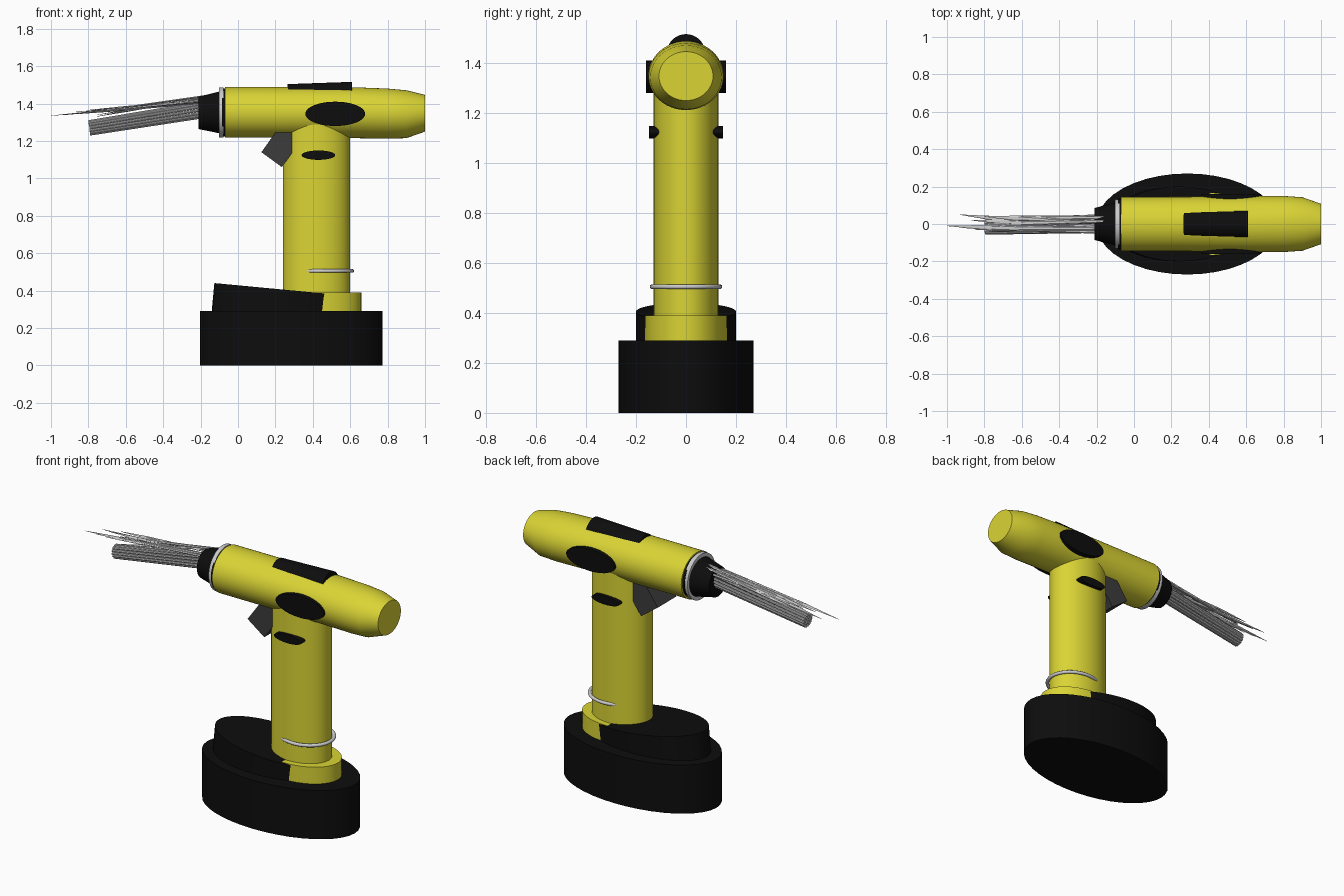
import bpy, bmesh, math, random
from mathutils import Vector, Matrix

if "Cube" in bpy.data.objects:
    bpy.data.objects.remove(bpy.data.objects["Cube"])

random.seed(4)


def material(name, rgb):
    m = bpy.data.materials.new(name)
    m.diffuse_color = (*rgb, 1)
    m.use_nodes = True
    m.node_tree.nodes["Principled BSDF"].inputs["Base Color"].default_value = m.diffuse_color
    return m


YELLOW = material("yellow", (0.70, 0.66, 0.035))
BLACK = material("black", (0.004, 0.004, 0.004))
DARK = material("dark_grey", (0.045, 0.045, 0.045))
UNIT = {'x': (1, 2), 'y': (2, 0), 'z': (0, 1)}


def add_loft(bm, axis, rings, n):
    """Skin ellipses given as (centre, radius_a, radius_b) across an axis."""
    a, b = UNIT[axis]
    loops = []
    for c, ra, rb in rings:
        loop = []
        for i in range(n):
            t = 2 * math.pi * i / n
            p = Vector(c)
            p[a] += ra * math.cos(t)
            p[b] += rb * math.sin(t)
            loop.append(bm.verts.new(p))
        loops.append(loop)
    for l0, l1 in zip(loops, loops[1:]):
        for i in range(n):
            j = (i + 1) % n
            bm.faces.new((l0[i], l0[j], l1[j], l1[i]))
    bm.faces.new(loops[0][::-1])
    bm.faces.new(loops[-1])


def finish(bm, name, mat=None, loc=(0, 0, 0), tilt=0, angle=35):
    bmesh.ops.recalc_face_normals(bm, faces=bm.faces[:])
    me = bpy.data.meshes.new(name)
    bm.to_mesh(me)
    bm.free()
    ob = bpy.data.objects.new(name, me)
    bpy.context.collection.objects.link(ob)
    ob.location = loc
    ob.rotation_euler.y = math.radians(tilt)
    if mat:
        me.materials.append(mat)
    if angle:
        bpy.ops.object.select_all(action='DESELECT')
        bpy.context.view_layer.objects.active = ob
        ob.select_set(True)
        bpy.ops.object.shade_smooth_by_angle(angle=math.radians(angle))
    return ob


def loft(name, axis, rings, mat=None, n=40, **kw):
    bm = bmesh.new()
    add_loft(bm, axis, rings, n)
    return finish(bm, name, mat, **kw)


# battery base and its sloping upper step
loft("battery_base", 'z', [((.285, 0, 0), .487, .27), ((.285, 0, .29), .487, .27)], BLACK)
loft("battery_step", 'z', [((0, 0, -.15), .373, .2), ((0, 0, 0), .373, .2)], BLACK,
     loc=(.245, 0, .405), tilt=5.4)

# handle with flared foot
loft("handle_foot", 'z', [((.42, 0, .28), .24, .165), ((.42, 0, .39), .24, .165)], YELLOW)
loft("handle", 'z', [((.42, 0, .3), .18, .13), ((.42, 0, 1.34), .18, .13)], YELLOW)

# motor body, tapered at the rear
Z = 1.353
loft("motor_body", 'x', [((-.07, 0, Z), .145, .135), ((.3, 0, Z), .146, .135),
                         ((.62, 0, Z - .002), .15, .136), ((.8, 0, Z - .007), .15, .134),
                         ((.9, 0, Z - .01), .143, .128), ((1, 0, Z - .005), .108, .098)],
     YELLOW, n=48)

# oval side pads running through body and handle
loft("body_side_pads", 'y', [((.52, -.16, 1.345), .065, .16), ((.52, .16, 1.345), .065, .16)], BLACK)
loft("handle_side_pads", 'y', [((.43, -.148, 1.124), .025, .09), ((.43, .148, 1.124), .025, .09)], BLACK)

# rounded panel on top
loft("top_panel", 'x', [((-.172, 0, 0), .078, .08), ((.172, 0, 0), .078, .08)], BLACK,
     loc=(.44, 0, 1.43), tilt=-2)

# chuck: black collar, grey ring, black cone
loft("chuck_collar", 'x', [((-.085, 0, Z), .135, .128), ((-.065, 0, Z), .135, .128)], BLACK)
loft("chuck_ring", 'x', [((-.102, 0, Z), .132, .134), ((-.078, 0, Z), .132, .134)])
loft("chuck_cone", 'x', [((-.212, 0, 1.35), .085, .086), ((-.09, 0, 1.353), .118, .114)], BLACK)

# trigger: tilted block sunk into the handle
bm = bmesh.new()
bmesh.ops.create_cube(bm, size=1, matrix=Matrix.Diagonal((.22, .176, .136, 1)))
u, v = Vector((.581, 0, .814)), Vector((.809, 0, -.588))
rot = Matrix((u, (0, 1, 0), v)).transposed().to_4x4()
centre = Vector((.18, 0, 1.10)) + u * .11
bm.transform(Matrix.Translation(centre) @ rot)
finish(bm, "trigger", DARK, angle=0)

# grey hoop around the lower rear of the handle
bpy.ops.mesh.primitive_torus_add(major_segments=40, minor_segments=10, major_radius=.146,
                                 minor_radius=.01, location=(.455, 0, .505))
hoop = bpy.context.object
hoop.name = "handle_hoop"
hoop.scale = (1.06, .93, 1)
bpy.ops.object.shade_smooth_by_angle(angle=math.radians(40))

# tight bundle of rods held in the chuck
bm = bmesh.new()
start, end = Vector((-.12, 0, 1.378)), Vector((-.795, -.015, 1.27))
for count, r in ((1, 0), (6, .017), (14, .034)):
    for i in range(count):
        t = 2 * math.pi * i / count
        off = Vector((-.14 * r * math.sin(t), r * math.cos(t), r * math.sin(t)))
        add_loft(bm, 'x', [(start + off * 1.15, .008, .008), (end + off, .008, .008)], 8)
finish(bm, "rod_bundle")

# flat pointed blades fanning out above the rods
bm = bmesh.new()
tips = [(-1, -.01, 1.335), (-.93, .05, 1.34), (-.92, -.02, 1.34), (-.87, .02, 1.355),
        (-.85, -.03, 1.345), (-.80, .04, 1.365), (-.78, 0, 1.355), (-.76, -.04, 1.33),
        (-.75, .03, 1.34), (-.72, .015, 1.365)]
for i, tip in enumerate(tips):
    tip = Vector(tip)
    root = Vector((-.15, -.045 + .01 * i, 1.405 + random.uniform(0, .042)))
    mid = root.lerp(tip, .72)
    add_loft(bm, 'x', [(root, .008, .006), (mid, .015, .005), (tip, .001, .001)], 6)
finish(bm, "blades", angle=0)
